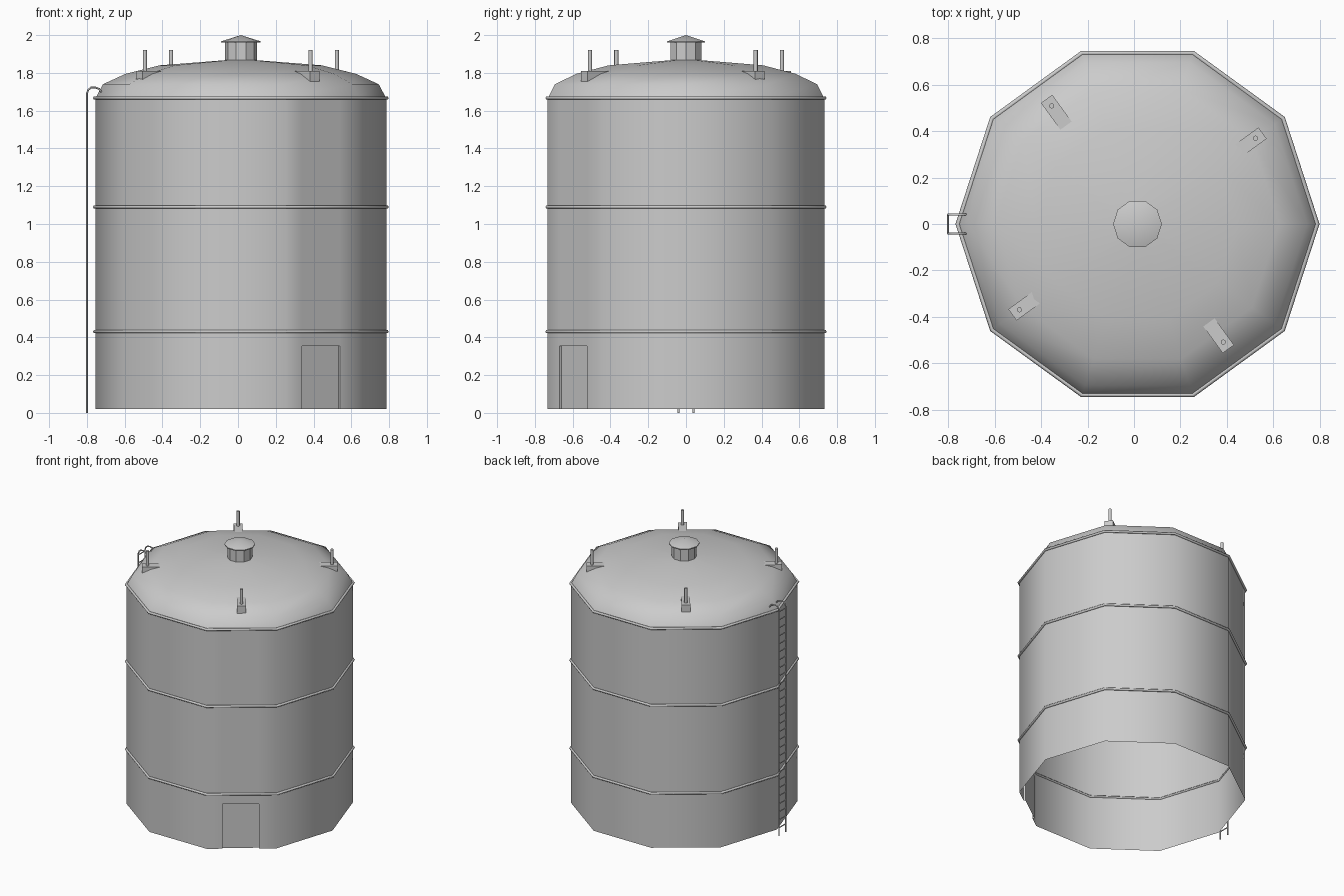
import bpy, bmesh, math
from mathutils import Vector, Matrix

if "Cube" in bpy.data.objects:
    bpy.data.objects.remove(bpy.data.objects["Cube"])

CX, N, R = 0.015, 10, 0.77


def finish(name, bm, angle=40):
    bmesh.ops.remove_doubles(bm, verts=bm.verts, dist=1e-4)
    me = bpy.data.meshes.new(name)
    bm.to_mesh(me)
    bm.free()
    ob = bpy.data.objects.new(name, me)
    bpy.context.collection.objects.link(ob)
    if angle:
        bpy.ops.object.select_all(action='DESELECT')
        ob.select_set(True)
        bpy.context.view_layer.objects.active = ob
        bpy.ops.object.shade_smooth_by_angle(angle=math.radians(angle))
    return ob


def polar(r, i, z):
    a = 2 * math.pi * i / N
    return Vector((CX + r * math.cos(a), r * math.sin(a), z))


def quad(bm, *pts):
    bm.faces.new([bm.verts.new(p) for p in pts])


def lathe(name, profile, angle=40, closed=False):
    """Ten-sided revolve of (radius, z) points listed bottom to top."""
    bm = bmesh.new()
    pairs = list(zip(profile, profile[1:] + profile[:1]))
    for (r0, z0), (r1, z1) in pairs if closed else pairs[:-1]:
        for i in range(N):
            pts = [polar(r0, i, z0), polar(r0, i + 1, z0), polar(r1, i + 1, z1), polar(r1, i, z1)]
            if r1 == 0:
                pts.pop()
            elif r0 == 0:
                pts.pop(0)
            quad(bm, *pts)
    return finish(name, bm, angle)


def tube(name, paths, radius):
    cu = bpy.data.curves.new(name, 'CURVE')
    cu.dimensions = '3D'
    cu.bevel_depth = radius
    cu.bevel_resolution = 1
    cu.use_fill_caps = True
    for path in paths:
        sp = cu.splines.new('POLY')
        sp.points.add(len(path) - 1)
        for p, co in zip(sp.points, path):
            p.co = (*co, 1)
    ob = bpy.data.objects.new(name, cu)
    bpy.context.collection.objects.link(ob)
    return ob


# Tank wall, open below, with a shallow door recess in one facet
bm = bmesh.new()
levels = [0.02, 0.355, 1.665]
for i in range(N):
    ts = [0, 0.223, 0.745, 1] if i == 8 else [0, 1]
    a = math.radians(36 * i + 18)
    inward = Vector((-math.cos(a), -math.sin(a), 0)) * 0.012
    for z0, z1 in zip(levels, levels[1:]):
        for t0, t1 in zip(ts, ts[1:]):
            lo = [polar(R, i, z0).lerp(polar(R, i + 1, z0), t) for t in (t0, t1)]
            hi = [polar(R, i, z1).lerp(polar(R, i + 1, z1), t) for t in (t0, t1)]
            ring = [lo[0], lo[1], hi[1], hi[0]]
            if len(ts) == 4 and t0 == 0.223 and z0 == 0.02:
                deep = [p + inward for p in ring]
                quad(bm, *deep)
                for j in (1, 2, 3):
                    k = (j + 1) % 4
                    quad(bm, ring[j], ring[k], deep[k], deep[j])
            else:
                quad(bm, *ring)
finish("tank_wall", bm)

# Domed roof and centre vent
lathe("roof", [(R, 1.665), (0.73, 1.74), (0.61, 1.795), (0.43, 1.84), (0.06, 1.869), (0, 1.87)])
lathe("vent_neck", [(0.085, 1.86), (0.085, 1.965)], 30)
lathe("vent_cap", [(0, 1.96), (0.105, 1.96), (0.105, 1.967), (0, 2.0)], 20)

# Hoops around the wall
for k, z in enumerate((0.43, 1.09, 1.667)):
    prof = [(0.773 + 0.010 * math.cos(b), z + 0.009 * math.sin(b))
            for b in (math.pi / 3 * j for j in range(6))]
    lathe(f"hoop_{k + 1}", prof, 70, closed=True)

# Roof brackets (wedges) with posts
for k in range(4):
    rot = Matrix.Translation((CX, 0, 0)) @ Matrix.Rotation(math.radians(36 + 90 * k), 4, 'Z')
    bm = bmesh.new()
    side = [(0.51, 1.80), (0.665, 1.755), (0.665, 1.81), (0.51, 1.81)]
    base = bm.faces.new([bm.verts.new((x, -0.03, z)) for x, z in side])
    ext = bmesh.ops.extrude_face_region(bm, geom=[base], use_keep_orig=True)
    moved = [v for v in ext["geom"] if isinstance(v, bmesh.types.BMVert)]
    bmesh.ops.translate(bm, verts=moved, vec=(0, 0.06, 0))
    bmesh.ops.recalc_face_normals(bm, faces=bm.faces)
    bm.transform(rot)
    finish(f"roof_bracket_{k + 1}", bm, 0)
    bm = bmesh.new()
    bmesh.ops.create_cone(bm, cap_ends=True, segments=10, radius1=0.011, radius2=0.011, depth=0.115,
                          matrix=rot @ Matrix.Translation((0.628, 0, 1.8625)))
    finish(f"roof_post_{k + 1}", bm)

# Ladder with hooked rails
hook = [(-0.8, 0), (-0.8, 1.69), (-0.793, 1.71), (-0.778, 1.722), (-0.755, 1.723),
        (-0.735, 1.715), (-0.72, 1.695)]
tube("ladder_rails", [[(x, y, z) for x, z in hook] for y in (-0.04, 0.04)], 0.005)
tube("ladder_rungs", [[(-0.8, -0.04, z), (-0.8, 0.04, z)]
                      for z in (0.06 + 0.06 * j for j in range(28))], 0.004)
